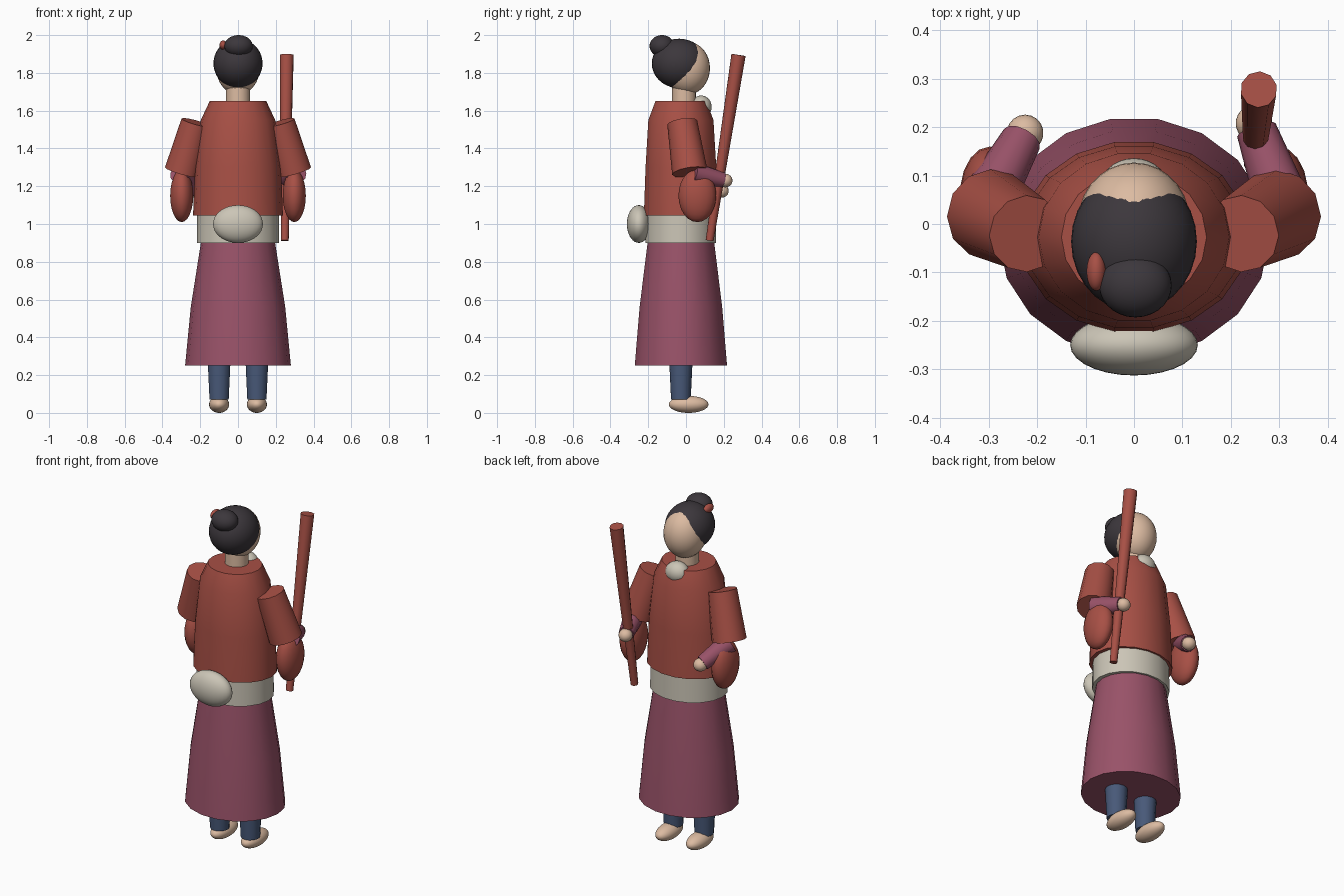
import bpy, bmesh, math
from mathutils import Vector, Matrix

cube = bpy.data.objects.get("Cube")
if cube:
    bpy.data.objects.remove(cube, do_unlink=True)


def material(name, rgb):
    m = bpy.data.materials.new(name)
    m.use_nodes = True
    m.diffuse_color = (*rgb, 1)
    m.node_tree.nodes["Principled BSDF"].inputs["Base Color"].default_value = (*rgb, 1)
    return m


RED = material("brick red cloth", (0.39, 0.08, 0.06))
PLUM = material("plum cloth", (0.32, 0.085, 0.14))
CREAM = material("cream cloth", (0.6, 0.56, 0.47))
SKIN = material("skin", (0.72, 0.5, 0.36))
HAIR = material("dark hair", (0.045, 0.038, 0.045))
NAVY = material("navy cloth", (0.065, 0.1, 0.19))


def finish(bm, name, mat, angle=50):
    bmesh.ops.recalc_face_normals(bm, faces=bm.faces)
    me = bpy.data.meshes.new(name)
    bm.to_mesh(me)
    bm.free()
    me.materials.append(mat)
    ob = bpy.data.objects.new(name, me)
    bpy.context.collection.objects.link(ob)
    bpy.ops.object.select_all(action="DESELECT")
    ob.select_set(True)
    bpy.context.view_layer.objects.active = ob
    bpy.ops.object.shade_smooth_by_angle(angle=math.radians(angle))
    return ob


def ellipsoid(name, mat, centre, radii, segments=28, rings=18):
    bm = bmesh.new()
    bmesh.ops.create_uvsphere(bm, u_segments=segments, v_segments=rings, radius=1)
    bmesh.ops.transform(bm, matrix=Matrix.LocRotScale(Vector(centre), None, Vector(radii)), verts=bm.verts)
    return finish(bm, name, mat)


def taper(name, mat, start, end, r_start, r_end, segments=12):
    """Capped cone running from one point to another."""
    a, b = Vector(start), Vector(end)
    bm = bmesh.new()
    bmesh.ops.create_cone(bm, cap_ends=True, segments=segments, radius1=r_start,
                          radius2=r_end, depth=(b - a).length)
    turn = (b - a).to_track_quat("Z", "Y").to_matrix().to_4x4()
    bmesh.ops.transform(bm, matrix=Matrix.Translation((a + b) / 2) @ turn, verts=bm.verts)
    return finish(bm, name, mat)


def garment(name, mat, profile, y, segments=18):
    """Stack of elliptical rings (z, x radius, y radius), bridged and capped."""
    bm = bmesh.new()
    rings = []
    for z, rx, ry in profile:
        turns = [math.tau * i / segments for i in range(segments)]
        rings.append([bm.verts.new((rx * math.cos(t), y + ry * math.sin(t), z)) for t in turns])
    for low, high in zip(rings, rings[1:]):
        for i in range(segments):
            j = (i + 1) % segments
            bm.faces.new((low[i], low[j], high[j], high[i]))
    bm.faces.new(rings[0])
    bm.faces.new(rings[-1])
    return finish(bm, name, mat)


# Robe, sash and jacket
MID = -0.027
garment("skirt", PLUM, [(0.25, 0.28, 0.248), (0.56, 0.25, 0.222), (0.91, 0.195, 0.178)], MID)
garment("sash", CREAM, [(0.9, 0.218, 0.19), (1.06, 0.216, 0.188)], MID)
garment("jacket", RED, [(1.045, 0.238, 0.199), (1.3, 0.228, 0.19),
                        (1.55, 0.197, 0.175), (1.65, 0.15, 0.137)], MID)
ellipsoid("sash_bow", CREAM, (0, -0.25, 1.0), (0.132, 0.063, 0.1))

# Neck, collar and head
taper("neck", SKIN, (0, -0.01, 1.6), (0, -0.01, 1.74), 0.064, 0.064, 16)
ellipsoid("collar", CREAM, (0, 0.08, 1.62), (0.068, 0.056, 0.06))
ellipsoid("head", SKIN, (0, 0.007, 1.825), (0.115, 0.12, 0.14))
ellipsoid("hair", HAIR, (0, -0.036, 1.85), (0.13, 0.145, 0.131))
ellipsoid("hair_bun", HAIR, (0.003, -0.127, 1.942), (0.075, 0.066, 0.058))
ellipsoid("hair_ornament", RED, (-0.078, -0.098, 1.947), (0.02, 0.04, 0.025))

# Limbs; each side has its own hand position
for side, s, hand in (("left", 1, (0.248, 0.208, 1.23)), ("right", -1, (-0.225, 0.188, 1.175))):
    taper(side + "_leg", NAVY, (s * 0.1, MID, 0.07), (s * 0.1, MID, 0.3), 0.052, 0.063, 14)
    ellipsoid(side + "_foot", SKIN, (s * 0.1, 0.014, 0.045), (0.053, 0.105, 0.045))
    taper(side + "_upper_sleeve", RED, (s * 0.222, -0.02, 1.537), (s * 0.296, 0.02, 1.275), 0.08, 0.094)
    ellipsoid(side + "_hanging_sleeve", RED, (s * 0.298, 0.06, 1.15), (0.062, 0.1, 0.14), 18, 12)
    elbow = Vector((s * 0.308, 0.04, 1.27))
    wrist = elbow.lerp(Vector(hand), 0.92)
    taper(side + "_forearm", PLUM, elbow, wrist, 0.057, 0.042)
    ellipsoid(side + "_hand", SKIN, hand, (0.038, 0.038, 0.036), 18, 12)

# Staff held upright in one hand
taper("staff", RED, (0.248, 0.125, 0.912), (0.258, 0.278, 1.895), 0.021, 0.038, 10)
